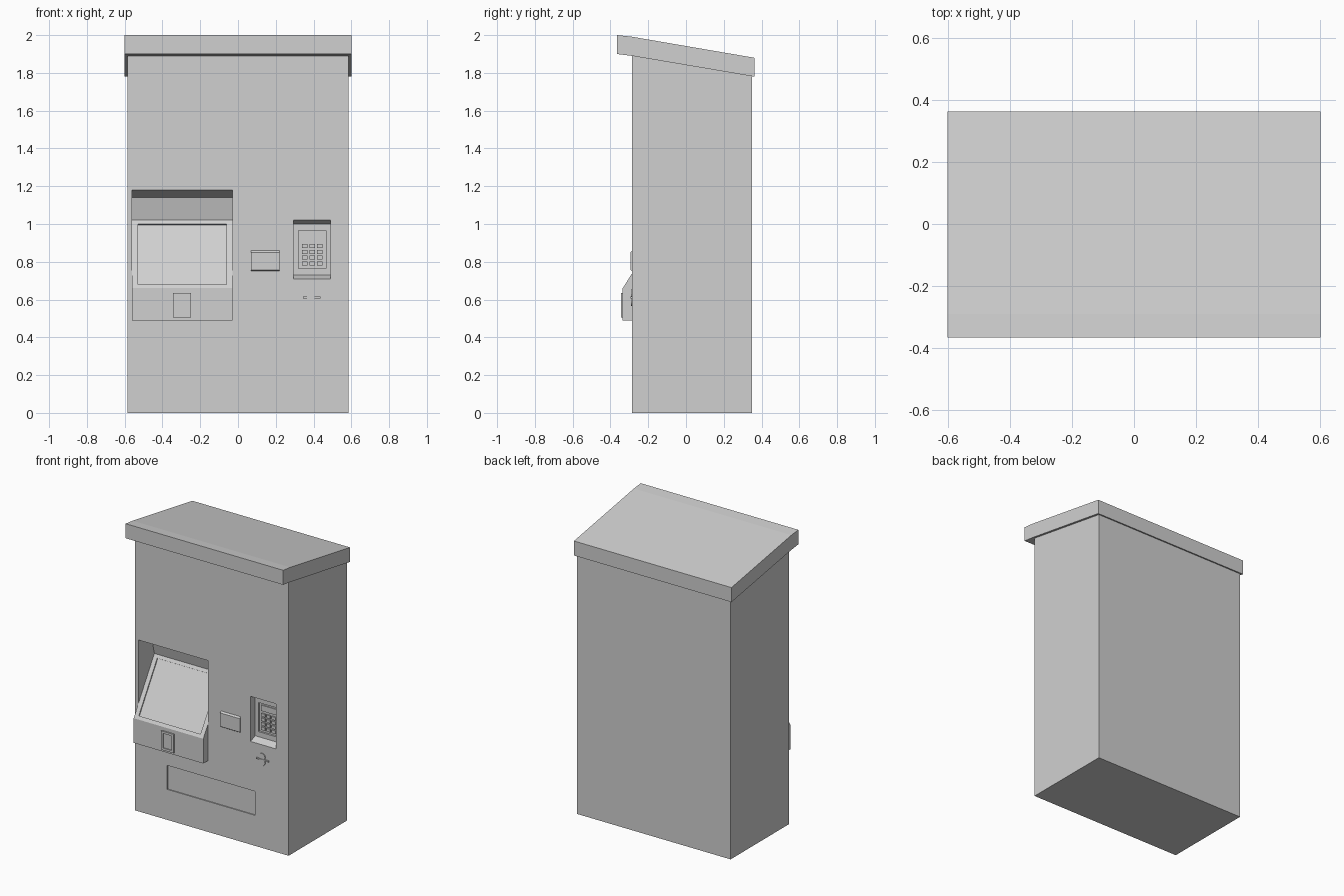
import bpy, bmesh, math

if "Cube" in bpy.data.objects:
    bpy.data.objects.remove(bpy.data.objects["Cube"], do_unlink=True)

grey = bpy.data.materials.new("plain_grey")
grey.use_nodes = True
grey.diffuse_color = (0.63, 0.63, 0.63, 1)
grey.node_tree.nodes["Principled BSDF"].inputs["Base Color"].default_value = (0.63, 0.63, 0.63, 1)


def prism(name, x0, x1, profile):
    """Extrude a (y, z) outline from x0 to x1."""
    bm = bmesh.new()
    face = bm.faces.new([bm.verts.new((x0, y, z)) for y, z in profile])
    out = bmesh.ops.extrude_face_region(bm, geom=[face])["geom"]
    moved = [v for v in out if isinstance(v, bmesh.types.BMVert)]
    bmesh.ops.translate(bm, verts=moved, vec=(x1 - x0, 0, 0))
    bmesh.ops.recalc_face_normals(bm, faces=bm.faces)
    mesh = bpy.data.meshes.new(name)
    bm.to_mesh(mesh)
    bm.free()
    mesh.materials.append(grey)
    obj = bpy.data.objects.new(name, mesh)
    bpy.context.collection.objects.link(obj)
    return obj


def box(name, x0, x1, y0, y1, z0, z1):
    return prism(name, x0, x1, [(y0, z0), (y0, z1), (y1, z1), (y1, z0)])


def cut(target, *cutters):
    """Subtract cutters from the target, in order."""
    for cutter in cutters:
        mod = target.modifiers.new("cut", "BOOLEAN")
        mod.operation = "DIFFERENCE"
        mod.solver = "EXACT"
        mod.object = cutter
        bpy.context.view_layer.objects.active = target
        bpy.ops.object.modifier_apply(modifier=mod.name)


FRONT, BACK = -0.285, 0.35

# Cabinet and sloping roof
cabinet = prism("cabinet", -0.585, 0.585,
                [(FRONT, 0), (FRONT, 1.9), (BACK, 1.8), (BACK, 0)])
prism("roof", -0.6, 0.6, [(-0.365, 1.9), (-0.365, 2.0), (-0.29, 1.992),
                          (0.362, 1.88), (0.362, 1.78), (FRONT, 1.89)])

# Projecting bin under the slanted console
bin_x = (-0.56, -0.03)
console_bin = prism("console_bin", *bin_x,
                    [(-0.335, 0.49), (-0.335, 0.66), (FRONT, 0.74), (FRONT, 0.49)])


# Point on the slanted console plane at height z, sunk by a depth
def slant(z, depth=0):
    return (-0.335 + (z - 0.66) * 0.625 + depth * 0.85, z - depth * 0.53)


# Console recess, shallow console panel, keypad recess, lower door
recess = prism("recess_cutter", *bin_x, [(-0.3, 1.184), (-0.14, 1.14), slant(1.02),
                                         slant(0.716)])
panel = prism("panel_cutter", -0.53, -0.06, [slant(1.0, -0.02), slant(1.0, 0.008),
                                             slant(0.68, 0.008), slant(0.68, -0.02)])
keypad = prism("keypad_cutter", 0.295, 0.49,
               [(-0.3, 1.026), (-0.235, 1.0), (-0.235, 0.73), (-0.3, 0.704)])
pad = box("pad_cutter", 0.32, 0.465, -0.3, -0.222, 0.765, 0.965)
door = box("door_cutter", -0.34, 0.33, -0.4, FRONT + 0.007, 0.21, 0.375)
cut(cabinet, recess, panel, keypad, pad, door)
cut(console_bin, panel)

# Bin latch with a sunken centre
latch = box("latch", -0.345, -0.25, -0.345, -0.33, 0.505, 0.635)
latch_inset = box("latch_cutter", -0.33, -0.265, -0.4, -0.338, 0.52, 0.62)
cut(latch, latch_inset)

for cutter in (recess, panel, keypad, pad, door, latch_inset):
    bpy.data.objects.remove(cutter, do_unlink=True)

# Card slot plate with chamfered top and bottom
prism("card_plate", 0.07, 0.22, [(FRONT, 0.86), (-0.295, 0.85), (-0.295, 0.757), (FRONT, 0.75)])

# Keypad buttons and small display
box("keypad_display", 0.335, 0.45, -0.229, -0.22, 0.91, 0.95)
for row in range(4):
    for col in range(3):
        x, z = 0.338 + col * 0.04, 0.78 + row * 0.031
        box(f"key_{row}_{col}", x, x + 0.029, -0.231, -0.22, z, z + 0.021)

# Coin fitting: two round bosses and a crossbar
for label, z in (("upper", 0.63), ("lower", 0.591)):
    bpy.ops.mesh.primitive_cylinder_add(vertices=12, radius=0.024, depth=0.012,
                                        location=(0.385, FRONT, z),
                                        rotation=(math.pi / 2, 0, 0))
    boss = bpy.context.object
    boss.name = f"coin_boss_{label}"
    boss.data.materials.append(grey)
box("coin_crossbar", 0.343, 0.437, -0.294, -0.28, 0.606, 0.615)
